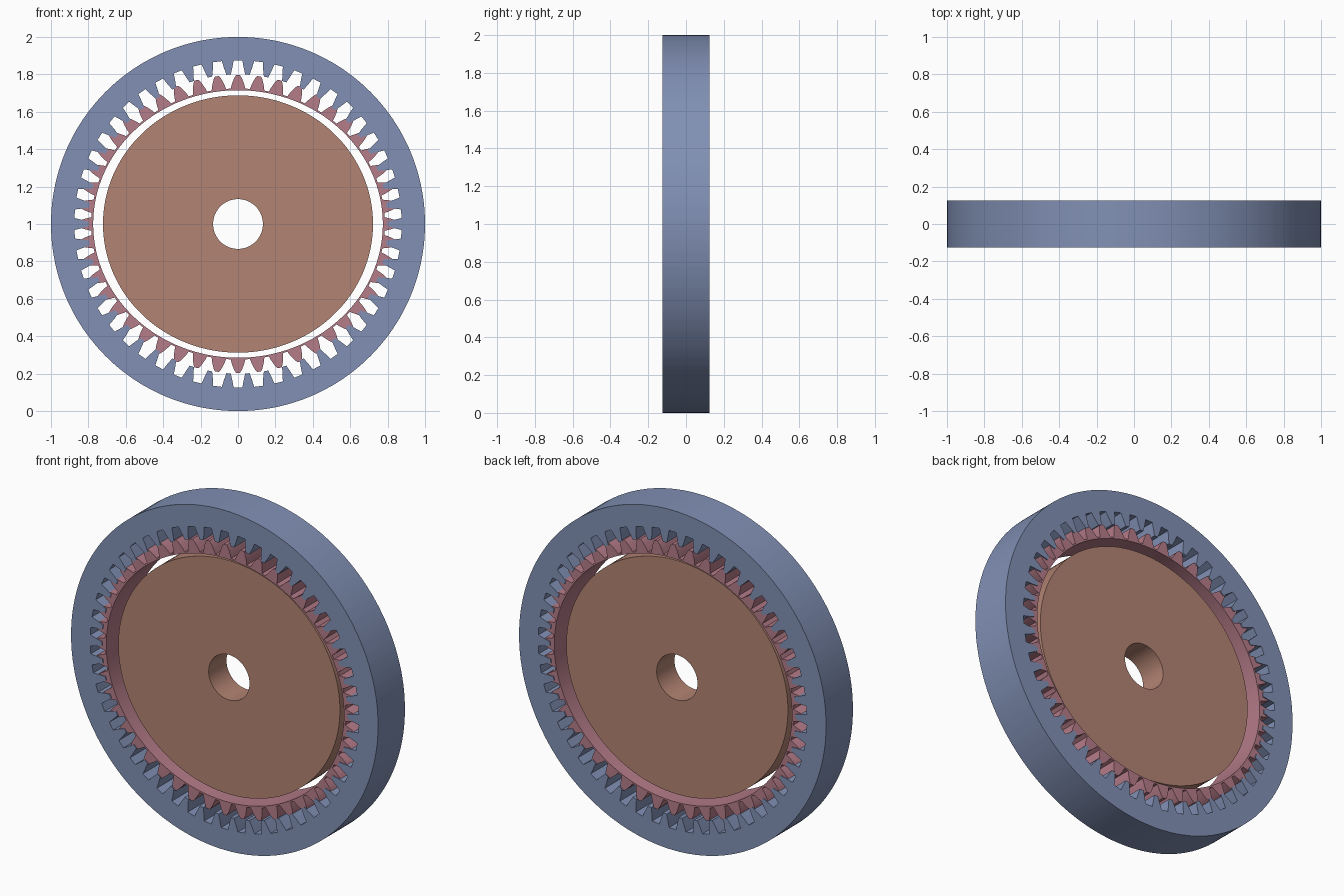
import bpy, bmesh
from math import sin, cos, pi, radians

if "Cube" in bpy.data.objects:
    bpy.data.objects.remove(bpy.data.objects["Cube"])


def toothed(count, profile):
    """Closed polar loop; profile is (pitch fraction, radius), centred on the top."""
    pitch = 2 * pi / count
    return [((i + f) * pitch, r) for i in range(count) for f, r in profile]


def mirrored(half):
    """Mirror half a tooth about its centre line."""
    return [(-f, r) for f, r in half] + [(f, r) for f, r in reversed(half)]


def band(name, outer, inner, half, color, sx=1.0, sz=1.0, inner_scaled=True):
    """Solid ring between two polar loops of equal length, extruded along y."""
    bm = bmesh.new()

    def loop(pts, y, kx, kz):
        return [bm.verts.new((r * sin(a) * kx, y, 1 + r * cos(a) * kz)) for a, r in pts]

    ix, iz = (sx, sz) if inner_scaled else (1, 1)
    loops = [loop(outer, -half, sx, sz), loop(outer, half, sx, sz),
             loop(inner, half, ix, iz), loop(inner, -half, ix, iz)]
    n = len(outer)
    for k in range(4):
        a, b = loops[k], loops[(k + 1) % 4]
        for i in range(n):
            j = (i + 1) % n
            bm.faces.new((a[i], a[j], b[j], b[i]))
    bmesh.ops.recalc_face_normals(bm, faces=bm.faces[:])
    me = bpy.data.meshes.new(name)
    bm.to_mesh(me)
    bm.free()
    ob = bpy.data.objects.new(name, me)
    bpy.context.collection.objects.link(ob)
    mat = bpy.data.materials.new(name + "_paint")
    mat.diffuse_color = color
    mat.use_nodes = True
    mat.node_tree.nodes["Principled BSDF"].inputs["Base Color"].default_value = mat.diffuse_color
    me.materials.append(mat)
    bpy.ops.object.select_all(action='DESELECT')
    ob.select_set(True)
    bpy.context.view_layer.objects.active = ob
    bpy.ops.object.shade_smooth_by_angle(angle=radians(25))
    return ob


def circle_like(pts, r):
    """Circle sampled at the same angles as another loop."""
    return [(a, r) for a, _ in pts]


# Fixed outer ring with 50 internal teeth (gap centred on top)
gap = mirrored([(0.38, 0.80), (0.345, 0.815), (0.295, 0.833), (0.25, 0.855), (0.21, 0.875)][::1])
gap = sorted(gap)
teeth_in = toothed(50, gap)
band("outer_ring", circle_like(teeth_in, 1.0), teeth_in, 0.125, (0.22, 0.28, 0.46, 1))

# Thin flexible ring with 48 external teeth, squeezed to an oval
tooth = sorted(mirrored([(0.38, 0.758), (0.325, 0.778), (0.25, 0.80), (0.17, 0.82), (0.09, 0.833)]))
teeth_out = toothed(48, tooth)
band("flexible_ring", teeth_out, circle_like(teeth_out, 0.748), 0.12,
     (0.46, 0.2, 0.25, 1), 1.035, 0.956)

# Oval driver disc with a round bore
oval = [(2 * pi * i / 128, 1.0) for i in range(128)]
band("oval_driver", oval, circle_like(oval, 0.133), 0.083,
     (0.45, 0.23, 0.17, 1), 0.722, 0.688, inner_scaled=False)
